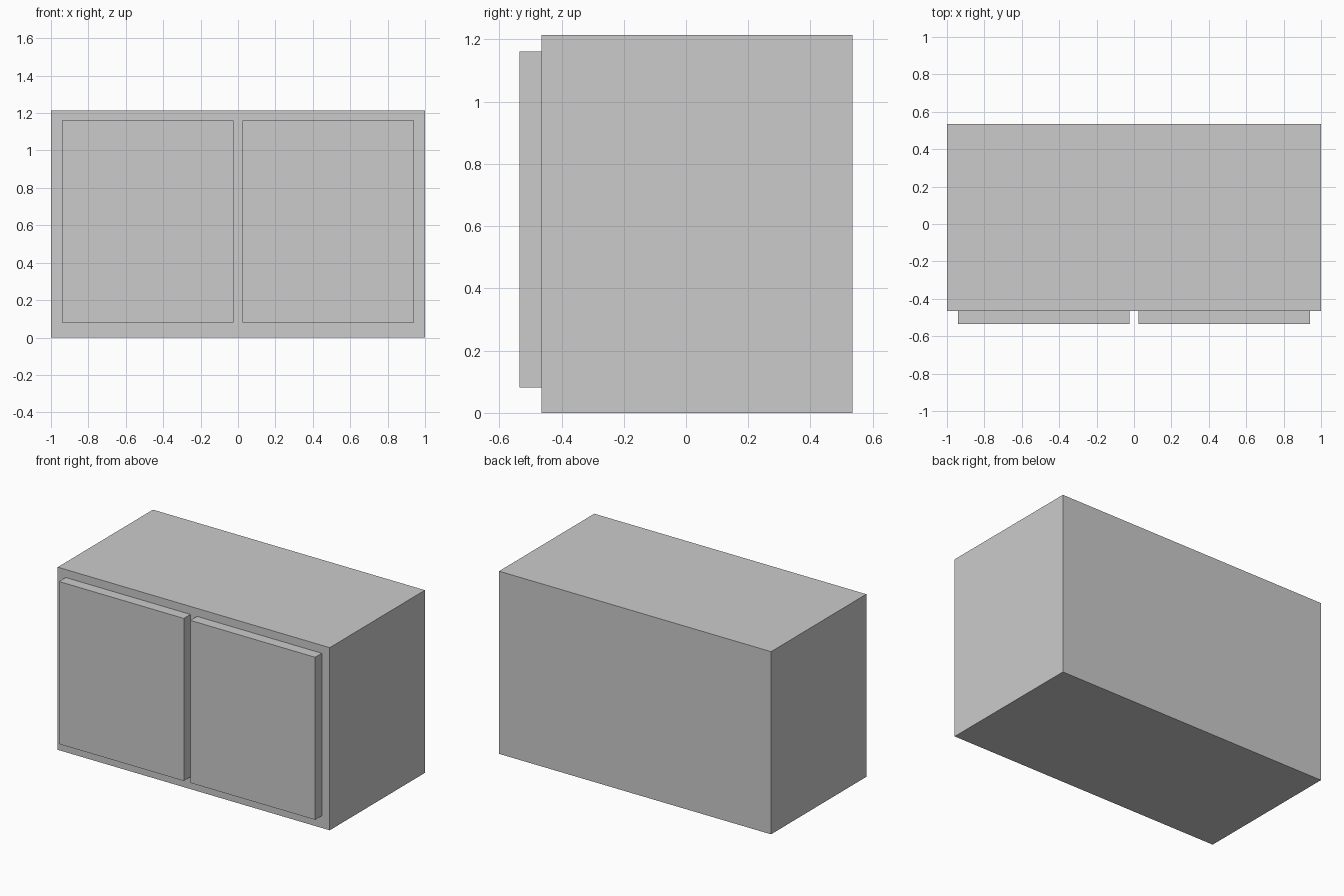
import bpy

if "Cube" in bpy.data.objects:
    bpy.data.objects.remove(bpy.data.objects["Cube"])


def box(name, lo, hi):
    """Add a box spanning the corners lo and hi."""
    centre = [(a + b) / 2 for a, b in zip(lo, hi)]
    bpy.ops.mesh.primitive_cube_add(size=1, location=centre)
    obj = bpy.context.object
    obj.name = name
    obj.scale = [b - a for a, b in zip(lo, hi)]
    bpy.ops.object.transform_apply(location=False, rotation=False, scale=True)
    return obj


FRONT = -0.465  # front plane of the cabinet body

# Cabinet body
box("cabinet_body", (-1, FRONT, 0), (1, 0.535, 1.214))

# Pair of raised doors, mirrored about the centre gap
for name, side in (("left_door", -1), ("right_door", 1)):
    x0, x1 = sorted((side * 0.024, side * 0.942))
    box(name, (x0, -0.535, 0.081), (x1, FRONT, 1.161))
